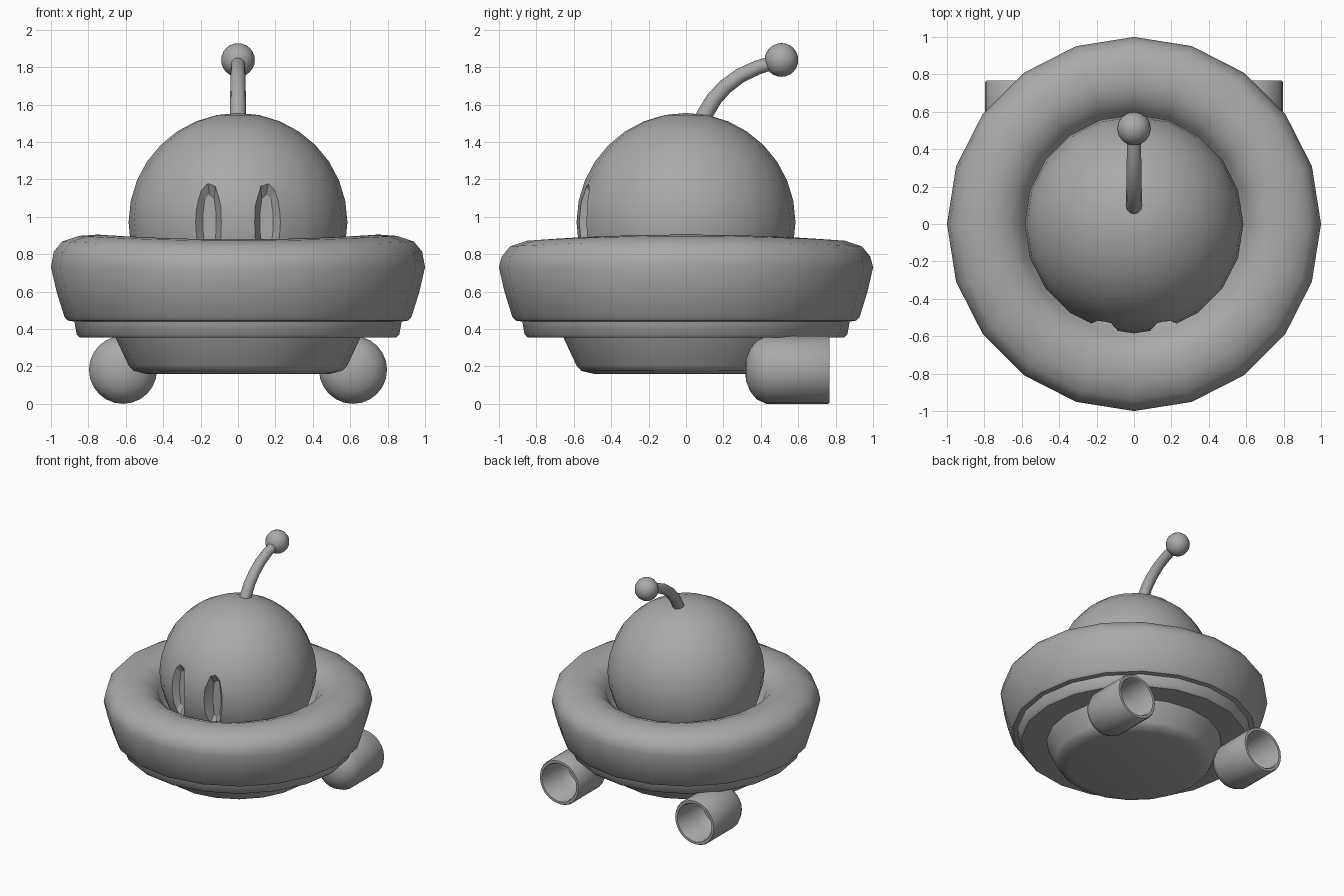
import bpy, bmesh, math
from mathutils import Matrix, Vector

if "Cube" in bpy.data.objects:
    bpy.data.objects.remove(bpy.data.objects["Cube"])

grey = bpy.data.materials.new("grey")
grey.diffuse_color = (0.4, 0.4, 0.4, 1)
grey.use_nodes = True
grey.node_tree.nodes["Principled BSDF"].inputs["Base Color"].default_value = grey.diffuse_color


def finish(name, bm, angle=35):
    """Turn a bmesh into a smooth-shaded object."""
    bmesh.ops.recalc_face_normals(bm, faces=bm.faces[:])
    me = bpy.data.meshes.new(name)
    bm.to_mesh(me)
    bm.free()
    ob = bpy.data.objects.new(name, me)
    bpy.context.collection.objects.link(ob)
    me.materials.append(grey)
    smooth(ob, angle)
    return ob


def smooth(ob, angle):
    bpy.ops.object.select_all(action='DESELECT')
    ob.select_set(True)
    bpy.context.view_layer.objects.active = ob
    bpy.ops.object.shade_smooth_by_angle(angle=math.radians(angle))


def lathe(profile, sides):
    """Revolve (radius, height) points about z."""
    bm = bmesh.new()
    verts = [bm.verts.new((r, 0, z)) for r, z in profile]
    edges = [bm.edges.new(p) for p in zip(verts, verts[1:])]
    bmesh.ops.spin(bm, geom=verts + edges, cent=(0, 0, 0), axis=(0, 0, 1),
                   angle=math.tau, steps=sides, use_duplicate=False)
    bmesh.ops.remove_doubles(bm, verts=bm.verts[:], dist=1e-4)
    return bm


def ball(name, radius, centre, segs, rings):
    bm = bmesh.new()
    bmesh.ops.create_uvsphere(bm, u_segments=segs, v_segments=rings, radius=radius,
                              matrix=Matrix.Translation(centre))
    return finish(name, bm)


# Saucer: puffy rim, stepped skirt and shallow base pan
saucer = lathe([(0, .68), (.5, .68), (.56, .72), (.60, .80), (.66, .86), (.75, .892),
                (.85, .885), (.94, .855), (.985, .80), (1, .73), (.97, .6), (.928, .465),
                (.91, .445), (.875, .44), (.862, .37), (.845, .355), (.655, .355),
                (.585, .205), (.56, .177), (.49, .16), (0, .16)], 20)
for v in saucer.verts:
    # The rim is slightly higher at the sides than at front and back
    if v.co.z > .79:
        v.co.z += .013 * math.cos(2 * math.atan2(v.co.y, v.co.x))
finish("saucer", saucer, 40)

# Dome with two recessed eye sockets
dome = ball("dome", .585, (0, 0, .97), 20, 16)
for side in (-1, 1):
    bm = bmesh.new()
    loops = []
    for y, cx, hx, hz in ((-.49, .152, .035, .15), (-.62, .19, .118, .398)):
        loops.append([bm.verts.new((side * cx + hx * x, y, .97 + hz * z)) for x, z in
                      ((0, 1), (.7, .85), (1, .3), (1, -.3), (.7, -.85),
                       (0, -1), (-.7, -.85), (-1, -.3), (-1, .3), (-.7, .85))])
    n = len(loops[0])
    for i in range(n):
        j = (i + 1) % n
        bm.faces.new((loops[0][i], loops[0][j], loops[1][j], loops[1][i]))
    for loop in loops:
        bm.faces.new(loop)
    cutter = finish("eye_cutter", bm)
    mod = dome.modifiers.new("eye_socket", 'BOOLEAN')
    mod.operation = 'DIFFERENCE'
    mod.solver = 'EXACT'
    mod.object = cutter
    bpy.ops.object.select_all(action='DESELECT')
    dome.select_set(True)
    bpy.context.view_layer.objects.active = dome
    bpy.ops.object.modifier_apply(modifier=mod.name)
    bpy.data.objects.remove(cutter)
smooth(dome, 25)

# Antenna: bent stalk with a ball on its tip
path = [(.07, 1.48), (.105, 1.555), (.15, 1.63), (.21, 1.695), (.29, 1.755),
        (.38, 1.797), (.50, 1.835)]
bm = bmesh.new()
rings = []
for i, (y, z) in enumerate(path):
    a, b = path[max(i - 1, 0)], path[min(i + 1, len(path) - 1)]
    up = Vector((0, -(b[1] - a[1]), b[0] - a[0])).normalized()
    radius = .045 - .008 * i / (len(path) - 1)
    rings.append([bm.verts.new(Vector((0, y, z)) + radius * (
        Vector((1, 0, 0)) * math.cos(t * math.tau / 12) + up * math.sin(t * math.tau / 12)))
        for t in range(12)])
for r0, r1 in zip(rings, rings[1:]):
    for i in range(12):
        j = (i + 1) % 12
        bm.faces.new((r0[i], r0[j], r1[j], r1[i]))
bm.faces.new(rings[0])
bm.faces.new(rings[-1])
finish("antenna_stalk", bm)
ball("antenna_ball", .09, (0, .51, 1.838), 16, 12)

# Thrusters: round-nosed tubes, hollow at the back
for name, x in (("left_thruster", -.615), ("right_thruster", .615)):
    bm = lathe([(0, .315), (.06, .321), (.115, .343), (.158, .378), (.182, .43),
                (.182, .757), (.176, .767), (.156, .767), (.149, .757),
                (.149, .56), (.11, .49), (0, .46)], 24)
    bm.transform(Matrix.Translation((x, 0, .182)) @ Matrix.Rotation(-math.pi / 2, 4, 'X'))
    finish(name, bm, 40)
